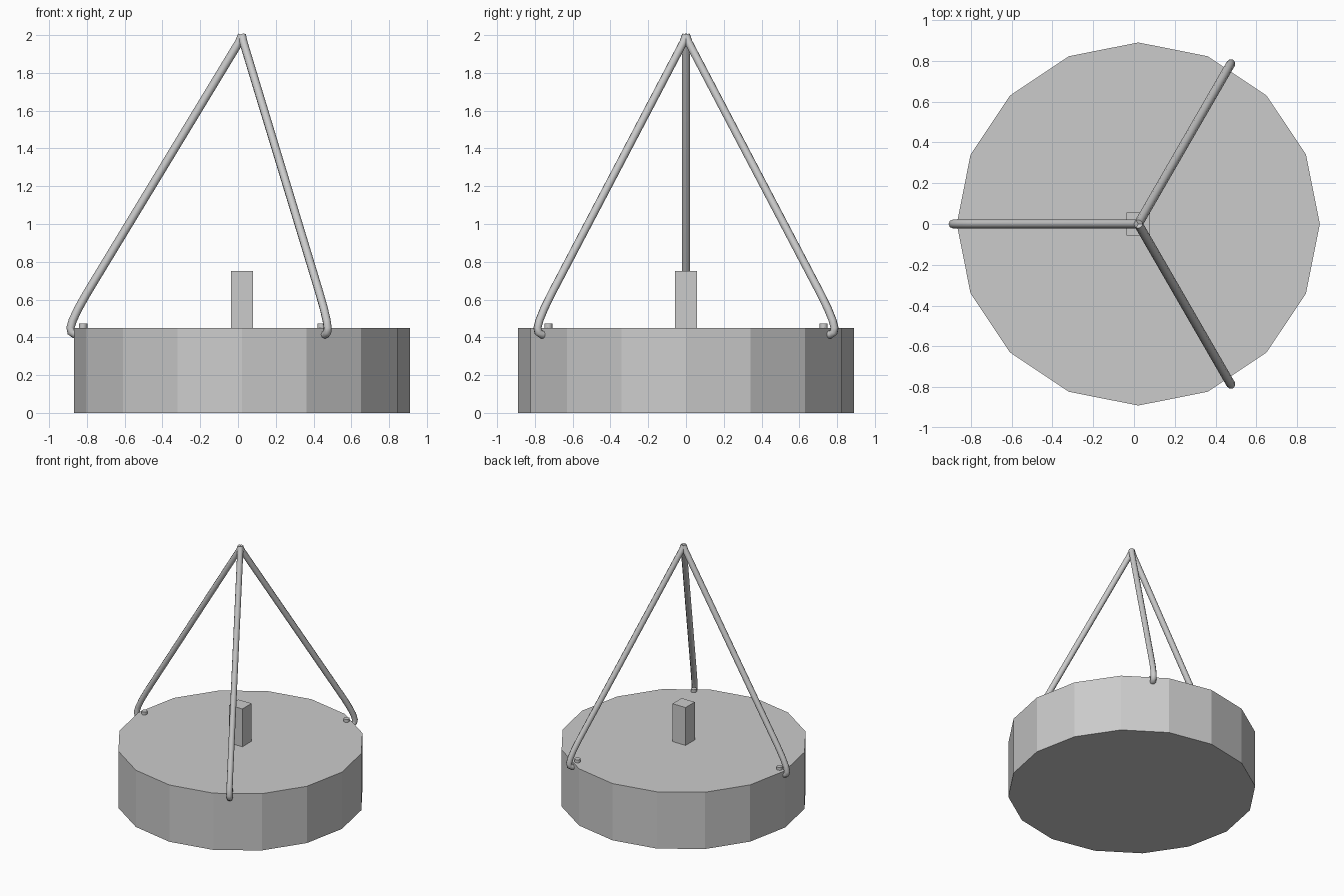
import bpy, math

if "Cube" in bpy.data.objects:
    bpy.data.objects.remove(bpy.data.objects["Cube"])

grey = bpy.data.materials.new("grey_metal")
grey.diffuse_color = (0.6, 0.6, 0.6, 1)
grey.use_nodes = True
grey.node_tree.nodes["Principled BSDF"].inputs["Base Color"].default_value = grey.diffuse_color
CX = 0.021          # axis of the drum and hanger
ROD = 0.022         # rod radius


def finish(obj, name):
    obj.name = name
    obj.data.materials.clear()
    obj.data.materials.append(grey)
    return obj


# Drum: 16-sided flat-faced disc
bpy.ops.mesh.primitive_cylinder_add(vertices=16, radius=0.89, depth=0.45,
                                    location=(CX, 0, 0.225), rotation=(0, 0, math.pi / 2))
finish(bpy.context.object, "drum")

# Square post on top of the drum
bpy.ops.mesh.primitive_cube_add(size=1, location=(CX, 0, 0.60))
post = finish(bpy.context.object, "center_post")
post.scale = (0.115, 0.115, 0.30)

# Hanger rod path (radius from axis, height): apex, straight run, hook up through the rim
path = [(0.0, 2.0), (0.014, 1.965), (0.82, 0.635), (0.868, 0.55), (0.896, 0.49),
        (0.908, 0.45), (0.904, 0.428), (0.885, 0.416), (0.86, 0.412),
        (0.845, 0.425), (0.841, 0.445), (0.841, 0.473)]


def hanger_rod(index, angle):
    curve = bpy.data.curves.new("rod_path", 'CURVE')
    curve.dimensions = '3D'
    curve.bevel_depth = ROD
    curve.bevel_resolution = 2
    curve.use_fill_caps = True
    spline = curve.splines.new('POLY')
    spline.points.add(len(path) - 1)
    for p, (r, z) in zip(spline.points, path):
        p.co = (CX + r * math.cos(angle), r * math.sin(angle), z, 1)
    obj = bpy.data.objects.new("rod", curve)
    bpy.context.collection.objects.link(obj)
    bpy.ops.object.select_all(action='DESELECT')
    obj.select_set(True)
    bpy.context.view_layer.objects.active = obj
    bpy.ops.object.convert(target='MESH')
    obj = bpy.context.object
    bpy.ops.object.shade_smooth_by_angle(angle=math.radians(50))
    finish(obj, f"hanger_rod_{index}")


# Three rods meeting at the apex
for i in range(3):
    hanger_rod(i + 1, math.pi + i * math.tau / 3)
